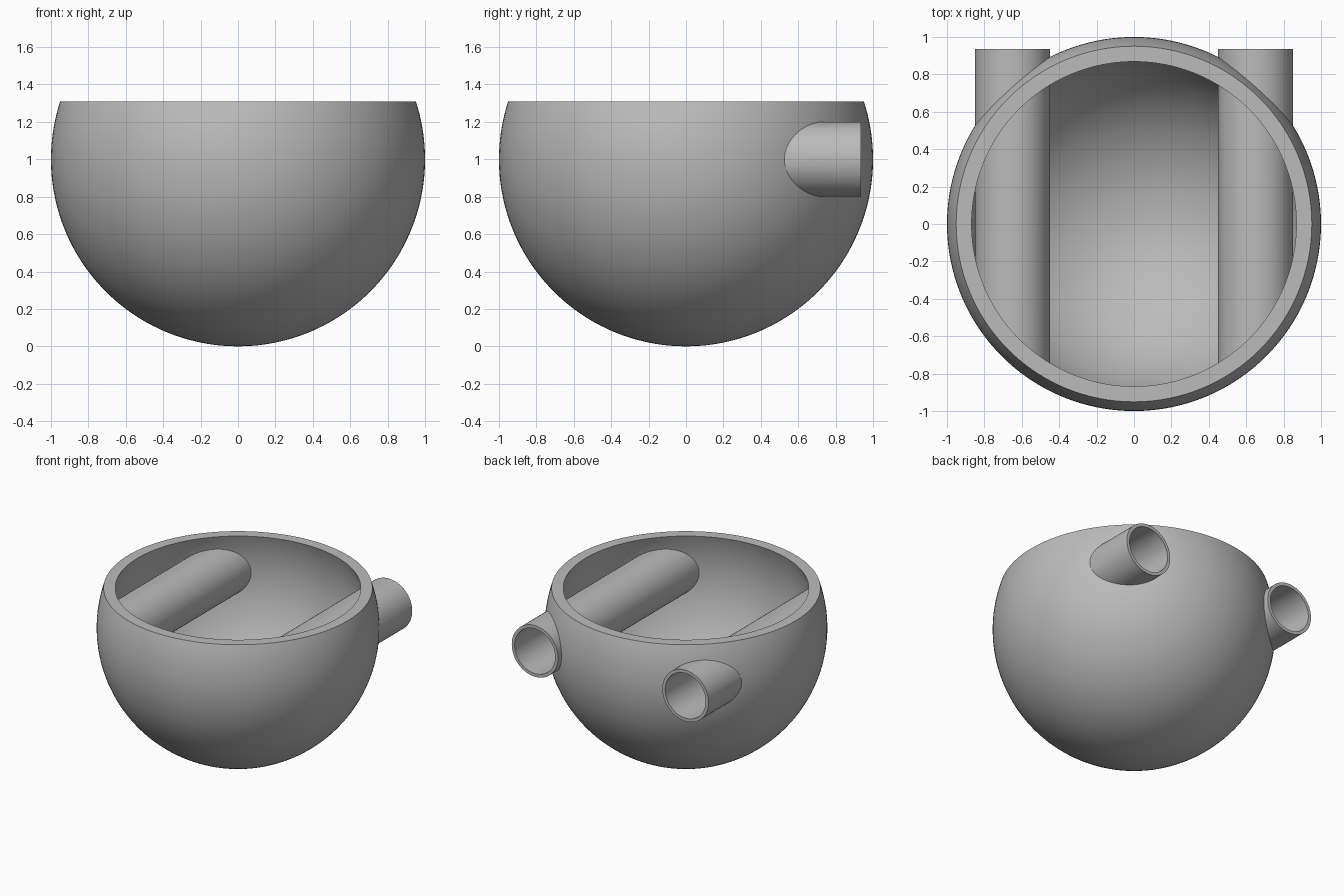
import bpy, bmesh
from math import sin, cos, pi, sqrt, asin

cube = bpy.data.objects.get("Cube")
if cube:
    bpy.data.objects.remove(cube)

OUTER, INNER, CENTRE, RIM = 1.0, 0.922, 1.0, 0.31   # bowl radii, centre height, rim above centre
TUBE_X, TUBE_R, BORE_R, TUBE_BACK = 0.65, 0.2, 0.175, 0.935

grey = bpy.data.materials.new("plain grey")
grey.use_nodes = True
colour = (0.5, 0.5, 0.5, 1)
grey.diffuse_color = colour
grey.node_tree.nodes["Principled BSDF"].inputs["Base Color"].default_value = colour


def make_object(name, bm):
    bmesh.ops.remove_doubles(bm, verts=bm.verts, dist=1e-5)
    bmesh.ops.recalc_face_normals(bm, faces=bm.faces)
    mesh = bpy.data.meshes.new(name)
    bm.to_mesh(mesh)
    bm.free()
    obj = bpy.data.objects.new(name, mesh)
    bpy.context.collection.objects.link(obj)
    mesh.materials.append(grey)
    return obj


def smooth(obj):
    bpy.ops.object.select_all(action='DESELECT')
    obj.select_set(True)
    bpy.context.view_layer.objects.active = obj
    bpy.ops.object.shade_smooth_by_angle(angle=pi / 6)


def bridge_rings(bm, rings, closed):
    # Joins successive rings of vertices with quads
    n = len(rings[0])
    pairs = list(zip(rings, rings[1:]))
    if closed:
        pairs.append((rings[-1], rings[0]))
    for a, b in pairs:
        for i in range(n):
            j = (i + 1) % n
            bm.faces.new((a[i], a[j], b[j], b[i]))


def arc(radius, steps=56):
    # Sphere profile from the bottom pole up to the rim
    top = asin(RIM / radius)
    angles = [-pi / 2 + (top + pi / 2) * i / steps for i in range(steps + 1)]
    return [(radius * cos(a), CENTRE + radius * sin(a)) for a in angles]


# Bowl: hollow truncated sphere with a flat rim
bm = bmesh.new()
profile = arc(OUTER) + arc(INNER)[::-1]
verts = [bm.verts.new((r, 0, z)) for r, z in profile]
edges = [bm.edges.new(pair) for pair in zip(verts, verts[1:])]
bmesh.ops.spin(bm, geom=verts + edges, cent=(0, 0, 0), axis=(0, 0, 1),
               angle=2 * pi, steps=128)
bowl = make_object("bowl", bm)


def ring(bm, x, radius, y_of, n=64):
    angles = [2 * pi * i / n for i in range(n)]
    points = [(x + radius * cos(a), radius * sin(a)) for a in angles]
    return [bm.verts.new((px, y_of(px, pz), CENTRE + pz)) for px, pz in points]


def back_end(x, z):
    return TUBE_BACK


def front_end(x, z):
    # Follows the middle of the bowl wall
    return -sqrt(0.95 ** 2 - x * x - z * z)


# Tubes: open at the back, running inside the bowl to its front wall
for side, name in ((-1, "right"), (1, "left")):
    x = side * TUBE_X
    bm = bmesh.new()
    bridge_rings(bm, [ring(bm, x, TUBE_R, front_end), ring(bm, x, TUBE_R, back_end),
                      ring(bm, x, BORE_R, back_end), ring(bm, x, BORE_R, front_end)], True)
    smooth(make_object(name + "_tube", bm))

    # Hole through the back wall, hidden inside the tube wall
    bm = bmesh.new()
    ends = [ring(bm, x, (TUBE_R + BORE_R) / 2, lambda px, pz, y=y: y) for y in (0, 1.2)]
    bridge_rings(bm, ends, False)
    for end in ends:
        bm.faces.new(end)
    cutter = make_object(name + "_hole_cutter", bm)
    cutter.hide_render = True
    cutter.hide_set(True)
    cut = bowl.modifiers.new(name + "_hole", 'BOOLEAN')
    cut.operation = 'DIFFERENCE'
    cut.solver = 'EXACT'
    cut.object = cutter

# Bake the holes into the bowl, then smooth it
bpy.context.view_layer.update()
bowl_eval = bowl.evaluated_get(bpy.context.evaluated_depsgraph_get())
cut_mesh = bpy.data.meshes.new_from_object(bowl_eval)
bowl.modifiers.clear()
bowl.data = cut_mesh
for name in ("right", "left"):
    bpy.data.objects.remove(bpy.data.objects[name + "_hole_cutter"])
smooth(bowl)
